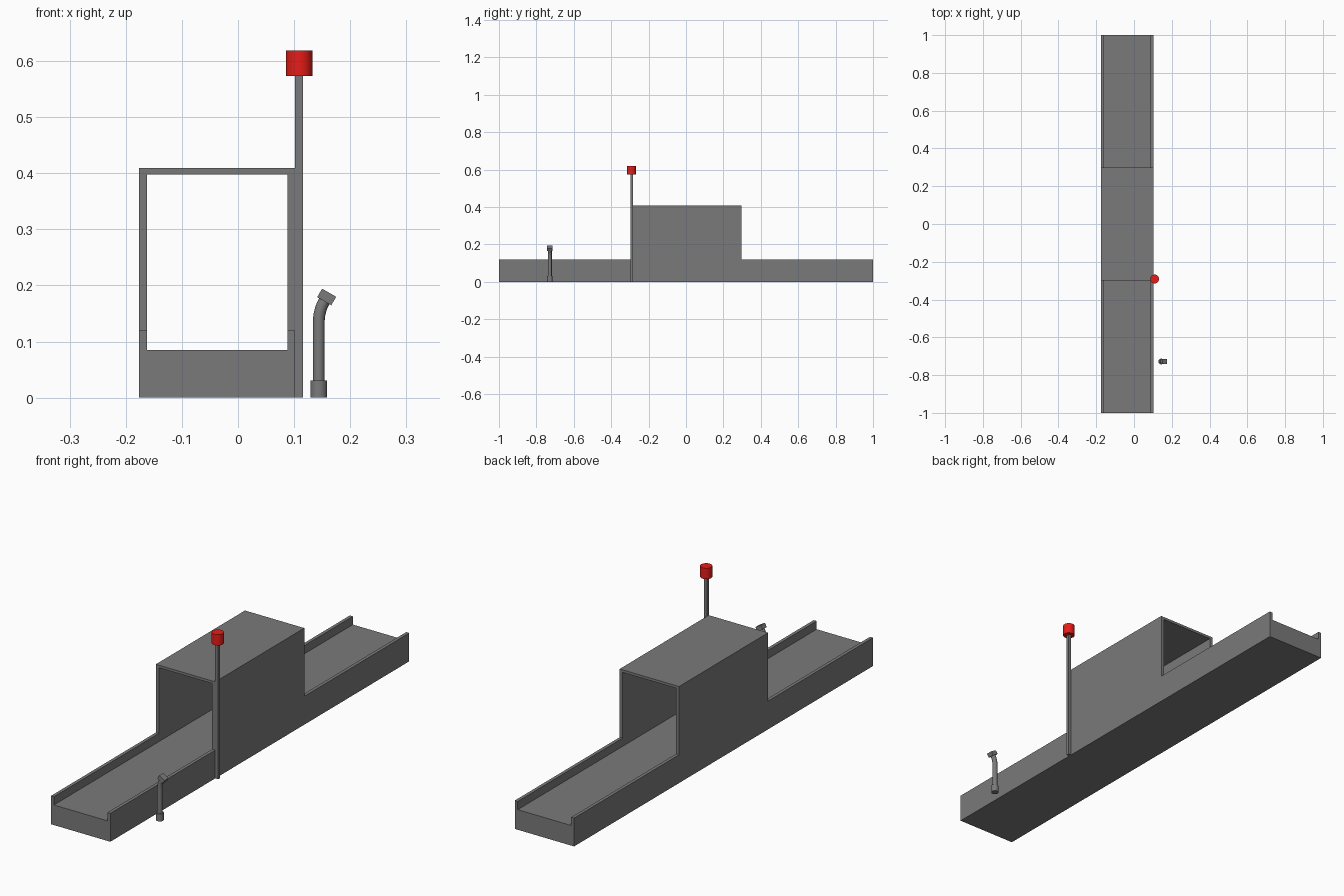
import bpy, bmesh, math
from mathutils import Vector

if "Cube" in bpy.data.objects:
    bpy.data.objects.remove(bpy.data.objects["Cube"])


def material(name, colour):
    mat = bpy.data.materials.new(name)
    mat.diffuse_color = (*colour, 1)
    return mat


DARK = material("dark_grey", (0.105, 0.105, 0.105))
DARK.diffuse_color = (0.195, 0.195, 0.195, 1)
RED = material("lamp_red", (0.8, 0.012, 0.009))


def cylinder(name, x, y, z0, z1, radius, mat=DARK, sides=32):
    bpy.ops.mesh.primitive_cylinder_add(vertices=sides, radius=radius, depth=z1 - z0,
                                        location=(x, y, (z0 + z1) / 2))
    ob = bpy.context.object
    ob.name = name
    ob.data.materials.append(mat)
    bpy.ops.object.shade_smooth_by_angle()
    return ob


def box(name, centre, size, rotation=(0, 0, 0)):
    bpy.ops.mesh.primitive_cube_add(size=1, location=centre, rotation=rotation)
    ob = bpy.context.object
    ob.name = name
    ob.scale = size
    ob.data.materials.append(DARK)
    return ob


# Conveyor body: stepped side profile (y, z) extruded across x
X0, X1, WALL, TUNNEL = -0.176, 0.102, 0.014, 0.298
profile = [(-1, 0), (1, 0), (1, 0.12), (TUNNEL, 0.12), (TUNNEL, 0.409),
           (-TUNNEL, 0.409), (-TUNNEL, 0.12), (-1, 0.12)]
bm = bmesh.new()
face = bm.faces.new([bm.verts.new((X0, y, z)) for y, z in profile])
ext = bmesh.ops.extrude_face_region(bm, geom=[face])
bmesh.ops.translate(bm, vec=(X1 - X0, 0, 0),
                    verts=[v for v in ext["geom"] if isinstance(v, bmesh.types.BMVert)])
bmesh.ops.recalc_face_normals(bm, faces=bm.faces)
mesh = bpy.data.meshes.new("conveyor_body")
bm.to_mesh(mesh)
bm.free()
mesh.materials.append(DARK)
body = bpy.data.objects.new("conveyor_body", mesh)
bpy.context.collection.objects.link(body)

# Channel cut through the whole length leaves floor, side rails and tunnel
cutter = box("channel_cutter", ((X0 + X1) / 2, 0, (0.085 + 0.398) / 2),
             (X1 - X0 - 2 * WALL, 2.2, 0.398 - 0.085))
cutter.hide_render = True
mod = body.modifiers.new("channel", 'BOOLEAN')
mod.operation, mod.solver, mod.object = 'DIFFERENCE', 'EXACT', cutter
bpy.context.view_layer.objects.active = body
bpy.ops.object.modifier_apply(modifier=mod.name)
bpy.data.objects.remove(cutter)

# Signal lamp on a square pole, flush with the tunnel entrance
POLE = 0.0135
PX, PY = X1 + POLE / 2, -TUNNEL + POLE / 2
box("lamp_pole", (PX, PY, 0.287), (POLE, POLE, 0.574))
cylinder("signal_lamp", PX + 0.0005, PY, 0.573, 0.619, 0.0235, RED)

# Sensor post: base collar, bent tube and tilted head
SX, SY, BEND, R = 0.144, -0.728, math.radians(30), 0.075
cylinder("sensor_base", SX, SY, 0, 0.031, 0.015)

path = [Vector((SX, SY, 0.02))]
for i in range(9):
    a = BEND * i / 8
    path.append(Vector((SX + R * (1 - math.cos(a)), SY, 0.135 + R * math.sin(a))))
curve = bpy.data.curves.new("sensor_tube", 'CURVE')
curve.dimensions = '3D'
curve.bevel_depth = 0.0105
curve.bevel_resolution = 6
curve.use_fill_caps = True
curve.materials.append(DARK)
spline = curve.splines.new('POLY')
spline.points.add(len(path) - 1)
for p, co in zip(spline.points, path):
    p.co = (*co, 1)
tube = bpy.data.objects.new("sensor_tube", curve)
bpy.context.collection.objects.link(tube)
bpy.ops.object.select_all(action='DESELECT')
tube.select_set(True)
bpy.context.view_layer.objects.active = tube
bpy.ops.object.convert(target='MESH')
bpy.ops.object.shade_smooth_by_angle()

up = Vector((math.sin(BEND), 0, math.cos(BEND)))
box("sensor_head", path[-1] + up * 0.008, (0.029, 0.028, 0.0175), (0, BEND, 0))

for m in bpy.data.materials:
    if m.users and not m.is_grease_pencil:
        m.use_nodes = True
        m.node_tree.nodes["Principled BSDF"].inputs["Base Color"].default_value = m.diffuse_color
